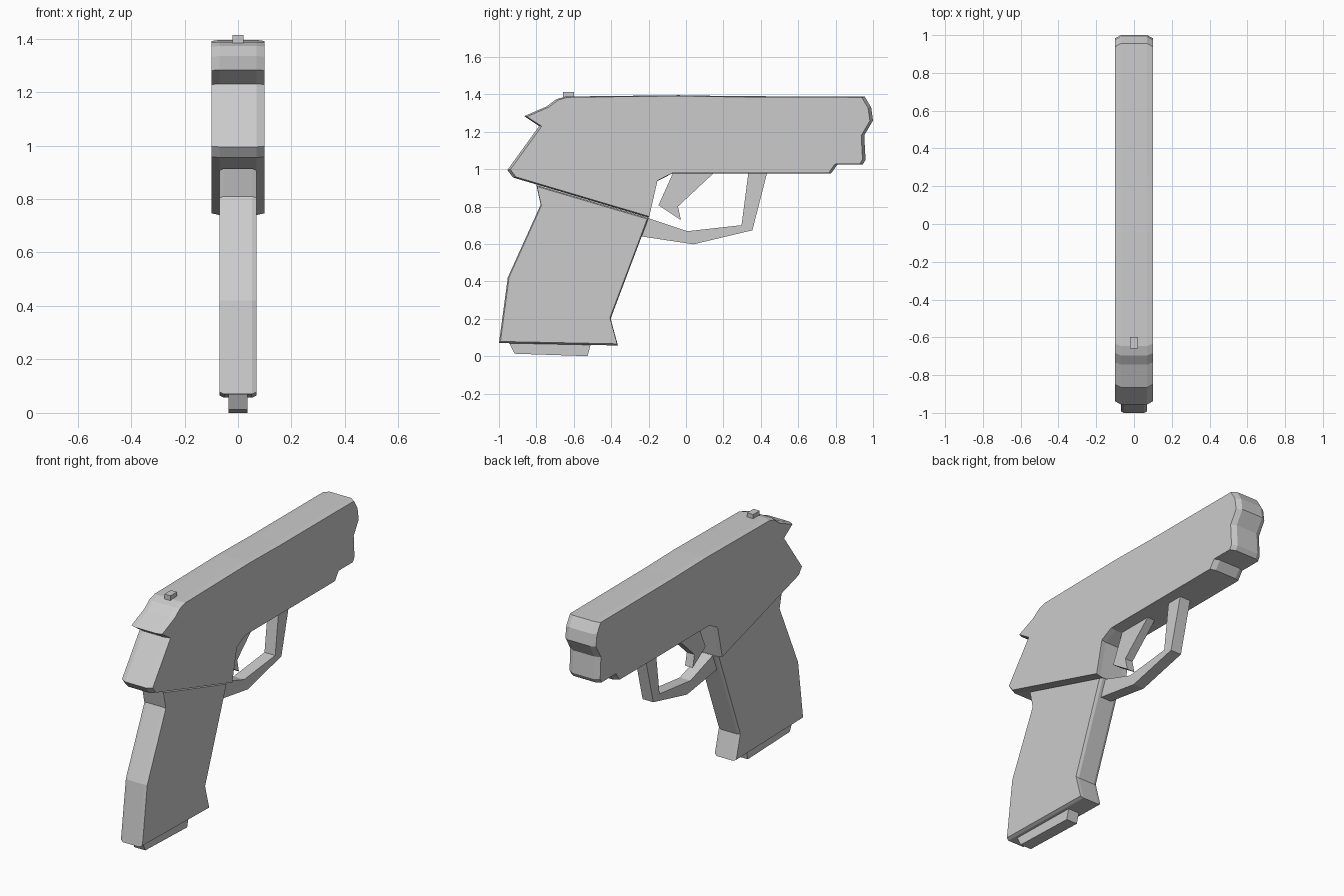
import bpy, bmesh

if "Cube" in bpy.data.objects:
    bpy.data.objects.remove(bpy.data.objects["Cube"])


def plate(name, profile, half, core=None, centre=(0, 0), scale=1.0):
    """Side profile (y, z) extruded across x; the outer faces may shrink to form a bevelled rim."""
    sections = [(-half, scale), (half, scale)]
    if core is not None:
        sections = [(-half, scale), (-core, 1), (core, 1), (half, scale)]
    bm = bmesh.new()
    rings = []
    for x, s in sections:
        rings.append([bm.verts.new((x, centre[0] + (y - centre[0]) * s,
                                    centre[1] + (z - centre[1]) * s)) for y, z in profile])
    n = len(profile)
    for a, b in zip(rings, rings[1:]):
        for i in range(n):
            j = (i + 1) % n
            bm.faces.new((a[i], a[j], b[j], b[i]))
    bm.faces.new(rings[0][::-1])
    bm.faces.new(rings[-1])
    bmesh.ops.recalc_face_normals(bm, faces=bm.faces)
    # concave sides are split cleanly into triangles
    bmesh.ops.triangulate(bm, faces=[f for f in bm.faces if len(f.verts) > 4])
    mesh = bpy.data.meshes.new(name)
    bm.to_mesh(mesh)
    bm.free()
    obj = bpy.data.objects.new(name, mesh)
    bpy.context.collection.objects.link(obj)
    return obj


# upper body with hammer notch at the rear and stepped nose
plate("upper_body", [
    (-0.645, 1.388), (-0.04, 1.395), (0.26, 1.39), (0.955, 1.388), (0.99, 1.33), (1.0, 1.26),
    (0.953, 1.18), (0.96, 1.05), (0.945, 1.025), (0.81, 1.025), (0.775, 0.976),
    (-0.075, 0.976), (-0.155, 0.935), (-0.2, 0.74), (-0.925, 0.955),
    (-0.955, 0.995), (-0.785, 1.23), (-0.865, 1.283), (-0.745, 1.335), (-0.695, 1.373)],
    half=0.1, core=0.07, centre=(0.0, 1.15), scale=0.983)

# handle
plate("grip", [
    (-0.80, 0.915), (-0.777, 0.81), (-0.953, 0.42), (-1.0, 0.07),
    (-0.364, 0.057), (-0.403, 0.20), (-0.2, 0.738)],
    half=0.07, core=0.053, centre=(-0.6, 0.5), scale=0.98)

# base under the handle
plate("magazine_base", [
    (-0.95, 0.08), (-0.916, 0.013), (-0.526, 0.0), (-0.505, 0.08)], half=0.036)

# guard loop and trigger
plate("trigger_guard", [
    (-0.2, 0.737), (0.008, 0.668), (0.297, 0.70), (0.334, 0.985), (0.435, 0.985),
    (0.355, 0.673), (0.04, 0.598), (-0.238, 0.64)], half=0.035)
plate("trigger", [
    (-0.067, 0.985), (-0.147, 0.807), (-0.027, 0.727), (-0.043, 0.80), (0.155, 0.985)],
    half=0.025)

# rear sight
plate("rear_sight", [
    (-0.658, 1.375), (-0.658, 1.413), (-0.598, 1.413), (-0.598, 1.375)], half=0.02)
